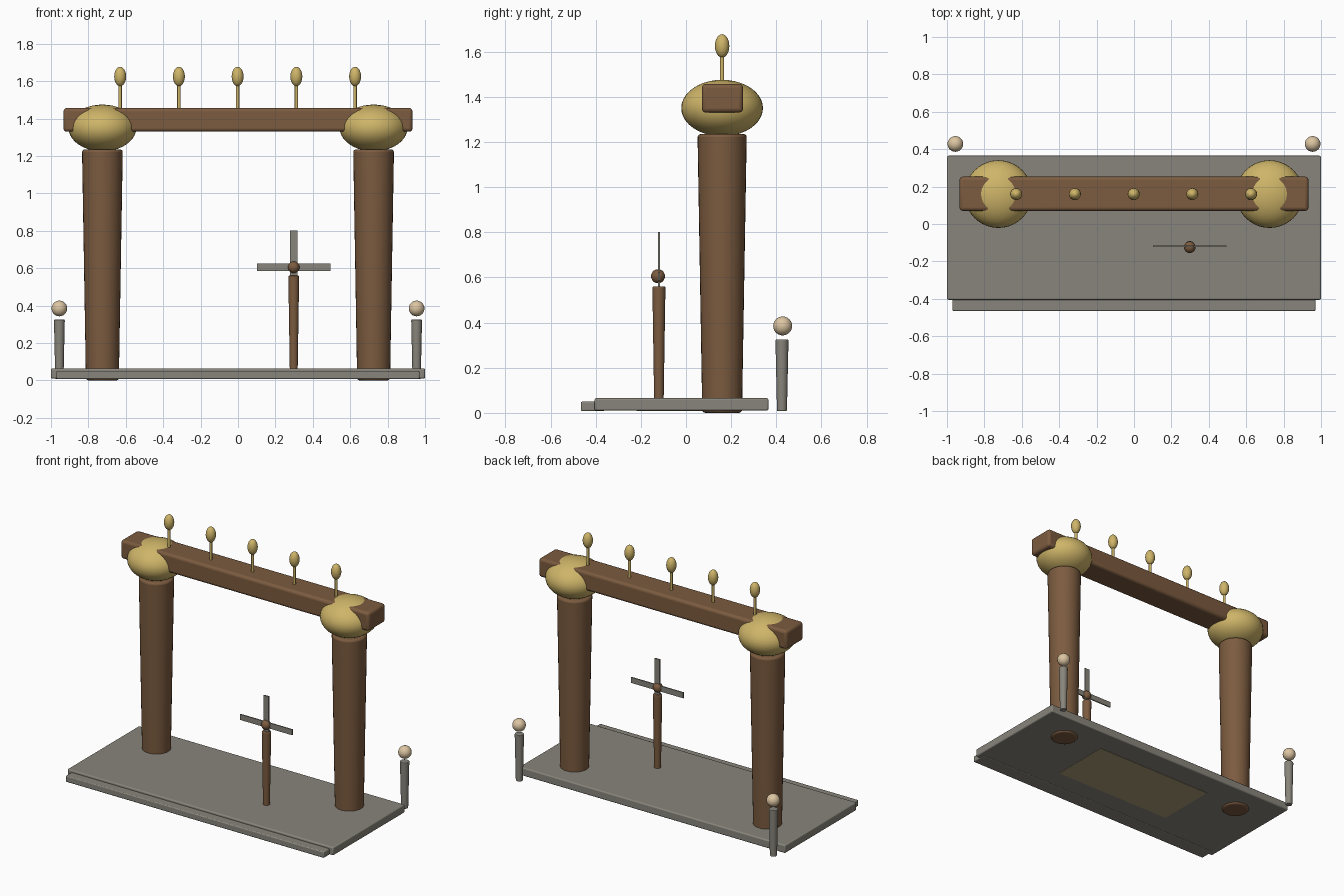
import bpy, math

if "Cube" in bpy.data.objects:
    bpy.data.objects.remove(bpy.data.objects["Cube"])


def mat(name, rgb):
    m = bpy.data.materials.new(name)
    m.diffuse_color = (*rgb, 1)
    m.use_nodes = True
    m.node_tree.nodes["Principled BSDF"].inputs["Base Color"].default_value = m.diffuse_color
    return m


WOOD = mat("wood", (0.20, 0.105, 0.05))
GOLD = mat("gold", (0.62, 0.46, 0.14))
STONE = mat("stone", (0.25, 0.235, 0.20))
LAMP = mat("lamp", (0.72, 0.56, 0.36))
SAND = mat("sand", (0.42, 0.34, 0.20))


def finish(name, material, bevel=0):
    ob = bpy.context.object
    ob.name = name
    ob.data.materials.append(material)
    if bevel:
        b = ob.modifiers.new("bevel", 'BEVEL')
        b.width, b.segments, b.limit_method = bevel, 3, 'ANGLE'
    bpy.ops.object.shade_smooth_by_angle(angle=math.radians(40))
    return ob


def box(name, x, y, z, material, bevel=0):
    """Box from (min, max) ranges."""
    bpy.ops.mesh.primitive_cube_add(size=1, location=[sum(r) / 2 for r in (x, y, z)])
    bpy.context.object.scale = [r[1] - r[0] for r in (x, y, z)]
    bpy.ops.object.transform_apply(location=False, rotation=False, scale=True)
    return finish(name, material, bevel)


def post(name, x, y, z, r0, r1, material, bevel=0, sides=32):
    """Tapered round post from z[0] to z[1]."""
    bpy.ops.mesh.primitive_cone_add(vertices=sides, radius1=r0, radius2=r1,
                                    depth=z[1] - z[0], location=(x, y, sum(z) / 2))
    return finish(name, material, bevel)


def ball(name, loc, r, rz, material, seg=24):
    bpy.ops.mesh.primitive_uv_sphere_add(segments=seg, ring_count=seg // 2, location=loc)
    bpy.context.object.scale = (r, r, rz)
    bpy.ops.object.transform_apply(location=False, rotation=False, scale=True)
    return finish(name, material)


# Base slab, front step and the sandy patch showing underneath
box("base_slab", (-1, 1), (-0.405, 0.365), (0.01, 0.065), STONE, 0.008)
box("front_step", (-0.97, 0.97), (-0.465, -0.36), (0.008, 0.05), STONE, 0.006)
box("sand_patch", (-0.45, 0.45), (-0.22, 0.20), (0.008, 0.03), SAND)

# Gate pillars with bulbous capitals, and the small lamp posts behind
for s, side in ((-1, "left"), (1, "right")):
    post(f"pillar_{side}", s * 0.725, 0.16, (0, 1.235), 0.088, 0.109, WOOD, 0.014)
    ball(f"capital_{side}", (s * 0.725, 0.16, 1.35), 0.181, 0.125, GOLD, 40)
    post(f"lamp_post_{side}", s * 0.955, 0.425, (0.008, 0.325), 0.022, 0.029, STONE, 0.004, 20)
    ball(f"lamp_globe_{side}", (s * 0.955, 0.428, 0.385), 0.042, 0.042, LAMP)

# Crossbeam
box("crossbeam", (-0.933, 0.933), (0.07, 0.253), (1.33, 1.457), WOOD, 0.018)

# Row of finials along the beam
for i in range(5):
    x = -0.63 + i * 0.314
    post(f"finial_rod_{i + 1}", x, 0.16, (1.44, 1.59), 0.009, 0.009, GOLD, 0, 12)
    ball(f"finial_bud_{i + 1}", (x, 0.16, 1.625), 0.032, 0.052, GOLD, 20)

# Small windmill: post, hub and four thin blades
MX, MY, MZ = 0.298, -0.12, 0.605
post("mill_post", MX, MY, (0.05, 0.56), 0.021, 0.029, WOOD, 0.005, 20)
ball("mill_hub", (MX, MY - 0.004, MZ), 0.031, 0.031, WOOD, 20)
for i, label in enumerate(("top", "left", "bottom", "right")):
    blade = box(f"mill_blade_{label}", (-0.019, 0.019), (-0.004, 0.004), (0, 0.196), STONE)
    blade.data.transform(blade.matrix_basis.Translation((0, 0, 0.098)))
    blade.location = (MX, MY, MZ)
    blade.rotation_euler = (0, -i * math.pi / 2, 0)
